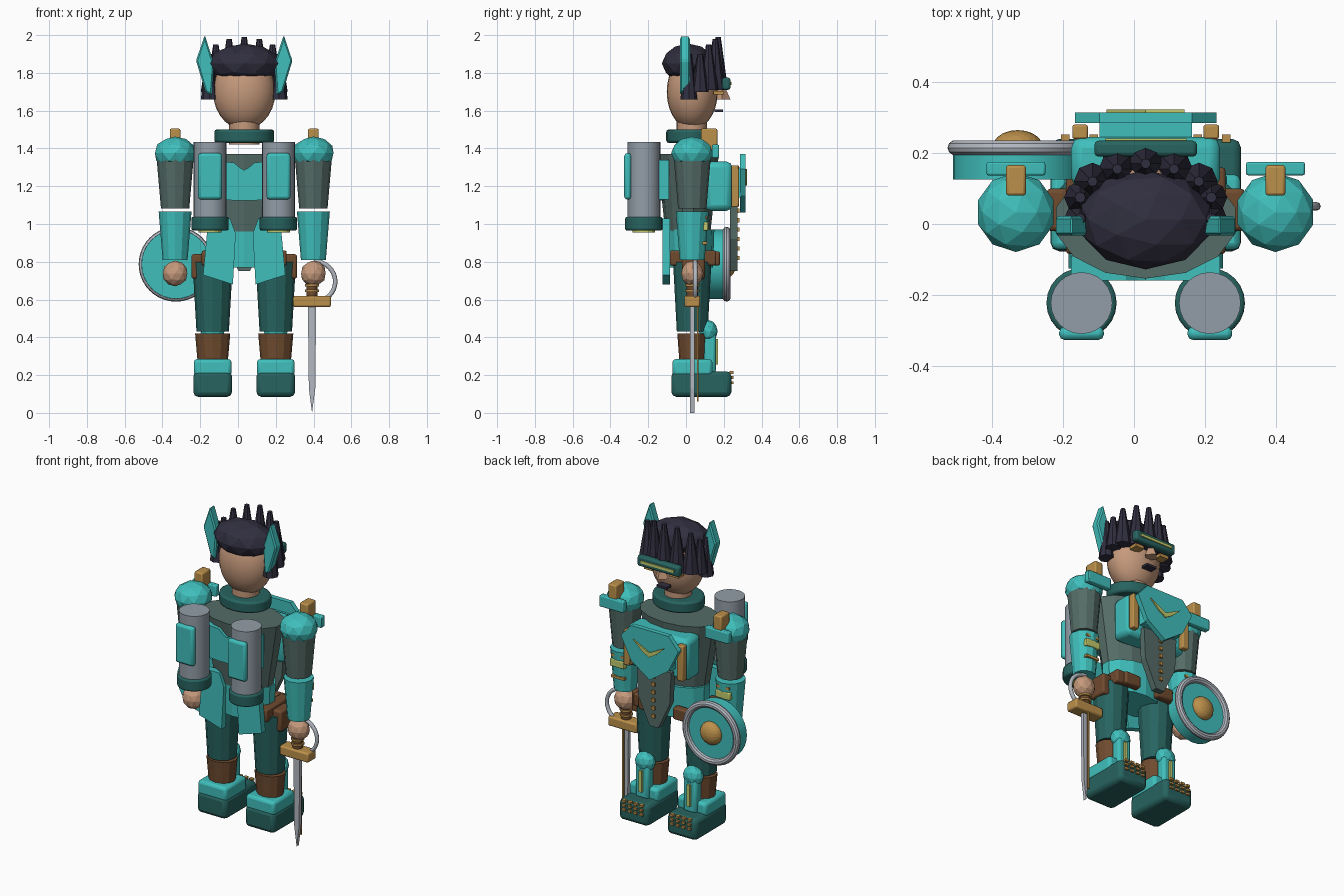
import bpy, bmesh, math
from mathutils import Matrix

cube = bpy.data.objects.get("Cube")
if cube:
    bpy.data.objects.remove(cube, do_unlink=True)

CX = 0.033  # body centre line
SIDES = ((-1, "right"), (1, "left"))


def material(name, r, g, b):
    m = bpy.data.materials.new(name)
    m.use_nodes = True
    m.diffuse_color = (r, g, b, 1)
    bsdf = next(n for n in m.node_tree.nodes if n.type == 'BSDF_PRINCIPLED')
    bsdf.inputs["Base Color"].default_value = (r, g, b, 1)
    return m


TEAL = material("teal", 0.05, 0.52, 0.5)
GREEN = material("dark green", 0.02, 0.125, 0.115)
GREY = material("grey green", 0.09, 0.15, 0.135)
SKIN = material("skin", 0.56, 0.32, 0.2)
HAIR = material("dark hair", 0.03, 0.028, 0.05)
BROWN = material("brown leather", 0.16, 0.07, 0.028)
GOLD = material("gold", 0.5, 0.28, 0.07)
STEEL = material("steel", 0.29, 0.34, 0.39)
SILVER = material("silver", 0.45, 0.48, 0.53)
YELLOW = material("pale yellow", 0.55, 0.6, 0.15)


def finish(name, mat, smooth=False, bevel=0):
    o = bpy.context.object
    o.name = name
    o.data.materials.append(mat)
    if bevel:
        b = o.modifiers.new("soft edges", 'BEVEL')
        b.width, b.segments = bevel, 2
        b.limit_method = 'ANGLE'
    if smooth:
        bpy.ops.object.shade_smooth_by_angle(angle=math.radians(35))
    return o


def box(name, mat, x, y, z, bevel=0):
    """x, y and z are (low, high) pairs."""
    mid = [(a + b) / 2 for a, b in (x, y, z)]
    bpy.ops.mesh.primitive_cube_add(size=1, location=mid)
    size = [abs(b - a) for a, b in (x, y, z)]
    bpy.context.object.data.transform(Matrix.Diagonal((*size, 1)))
    return finish(name, mat, bevel > 0, bevel)


def span(c, half):
    return c - half, c + half


def tube(name, mat, x, y, z0, z1, r0, r1, n=12, sy=1, smooth=False, bevel=0):
    bpy.ops.mesh.primitive_cone_add(vertices=n, radius1=r0, radius2=r1, depth=z1 - z0,
                                    location=(x, y, (z0 + z1) / 2))
    bpy.context.object.data.transform(Matrix.Diagonal((1, sy, 1, 1)))
    return finish(name, mat, smooth, bevel)


def ball(name, mat, loc, radii, sub=2):
    bpy.ops.mesh.primitive_ico_sphere_add(subdivisions=sub, radius=1, location=loc)
    bpy.context.object.data.transform(Matrix.Diagonal((*radii, 1)))
    return finish(name, mat)


def plate(name, mat, pts, y0, y1):
    """Outline in (x, z), given thickness from y0 to y1."""
    bm = bmesh.new()
    face = bm.faces.new([bm.verts.new((x, y0, z)) for x, z in pts])
    ext = bmesh.ops.extrude_face_region(bm, geom=[face])
    for v in ext["geom"]:
        if isinstance(v, bmesh.types.BMVert):
            v.co.y = y1
    bmesh.ops.recalc_face_normals(bm, faces=bm.faces)
    me = bpy.data.meshes.new(name)
    bm.to_mesh(me)
    bm.free()
    o = bpy.data.objects.new(name, me)
    bpy.context.collection.objects.link(o)
    me.materials.append(mat)
    return o


def mirrored(half):
    """Full outline from the half with positive x, listed top to bottom."""
    return [(CX + x, z) for x, z in half] + [(CX - x, z) for x, z in reversed(half) if x]


def disc(name, mat, x, z, y0, y1, r, n=32):
    bpy.ops.mesh.primitive_cylinder_add(vertices=n, radius=r, depth=y1 - y0,
                                        location=(x, (y0 + y1) / 2, z), rotation=(math.pi / 2, 0, 0))
    return finish(name, mat, True)


# Head, neck and collar
bpy.ops.mesh.primitive_uv_sphere_add(segments=24, ring_count=14, radius=1, location=(CX, 0.033, 1.7))
bpy.context.object.data.transform(Matrix.Diagonal((0.165, 0.135, 0.2, 1)))
finish("head", SKIN, True)
tube("neck", SKIN, CX, 0.03, 1.42, 1.56, 0.08, 0.08, 16, 1, True)
tube("collar", GREEN, CX, 0.025, 1.43, 1.5, 0.158, 0.158, 24, 0.82, True, 0.012)

# Hair cap, upright spikes and side locks
ball("hair_cap", HAIR, (CX, 0.012, 1.85), (0.19, 0.14, 0.105))
for i, (dx, y, top) in enumerate(((-0.15, 0.12, 1.95), (-0.08, 0.155, 1.98), (0, 0.17, 1.99),
                                  (0.08, 0.155, 1.98), (0.15, 0.12, 1.95))):
    tube(f"hair_spike_{i}", HAIR, CX + dx, y, 1.71, top, 0.053, 0.014, 8)
for s, side in SIDES:
    for y, low in ((0.015, 1.66), (0.075, 1.7)):
        tube(f"{side}_hair_lock", HAIR, CX + s * 0.185, y, low, 1.9, 0.045, 0.015, 8)
    # Ear fins
    fin = [(0.209, 2.0), (0.255, 1.865), (0.205, 1.7), (0.172, 1.68), (0.16, 1.85)]
    o = plate(f"{side}_ear_fin", TEAL, [(CX + s * x, z) for x, z in fin], -0.033, 0.022)
    b = o.modifiers.new("soft edges", 'BEVEL')
    b.width, b.segments = 0.008, 1

# Face: visor, nose, gold cheek pieces, mouth
box("visor", GREEN, span(CX, 0.145), (0.19, 0.235), (1.71, 1.775), 0.012)
box("visor_stripe", YELLOW, span(CX, 0.115), (0.232, 0.241), (1.735, 1.752))
o = tube("nose", SKIN, CX, 0.19, 1.66, 1.74, 0.045, 0.01, 4)
for s, side in SIDES:
    box(f"{side}_cheek_piece", GOLD, span(CX + s * 0.09, 0.03), (0.145, 0.2), (1.685, 1.705))
box("mouth", HAIR, span(CX, 0.035), (0.15, 0.197), (1.592, 1.606))

# Torso, hips and back plate
tube("torso", GREY, CX, 0.01, 0.96, 1.37, 0.19, 0.26, 14, 0.63)
tube("hips", TEAL, CX, 0.02, 0.77, 0.97, 0.19, 0.2, 14, 0.65)
plate("back_plate", TEAL, mirrored([(0, 1.285), (0.025, 1.3), (0.055, 1.325), (0.21, 1.34),
                                    (0.21, 1.13), (0.11, 1.13), (0.06, 1.125)]), -0.16, -0.09)

# Chest armour, emblem and studded tabard
box("chest_block", TEAL, span(CX, 0.21), (0.1, 0.245), (1.07, 1.33), 0.03)
plate("chest_emblem", TEAL, mirrored([(0.13, 1.37), (0.2, 1.29), (0.13, 1.15), (0, 1.06)]),
      0.285, 0.315)
box("emblem_mount", TEAL, span(CX, 0.13), (0.24, 0.29), (1.14, 1.3))
plate("emblem_chevron", YELLOW, mirrored([(0, 1.235), (0.11, 1.29), (0.05, 1.235), (0, 1.205)]),
      0.314, 0.323)
plate("tabard", GREY, mirrored([(0.12, 1.12), (0.11, 0.92), (0.03, 0.75)]), 0.232, 0.272)
for i in range(6):
    z = 0.82 + i * 0.05
    box("tabard_stud", GOLD, span(CX, 0.011), (0.27, 0.283), span(z, 0.011))

# Belt pieces, coat tails and back tanks
for s, side in SIDES:
    box(f"{side}_chest_strip", GOLD, span(CX + s * 0.185, 0.022), (0.24, 0.28), (1.09, 1.31), 0.006)
    box(f"{side}_belt", BROWN, span(CX + s * 0.19, 0.035), (-0.085, 0.16), (0.78, 0.86), 0.01)
    box(f"{side}_pouch", BROWN, span(CX + s * 0.245, 0.035), (-0.02, 0.1), (0.71, 0.84), 0.012)
    box(f"{side}_front_pouch", BROWN, span(CX + s * 0.12, 0.055), (0.13, 0.18), (0.78, 0.855), 0.01)
    tail = [(0.075, 1.03), (0.19, 1.03), (0.218, 0.73), (0.06, 0.68), (0.045, 0.95)]
    plate(f"{side}_coat_tail", TEAL, [(CX + s * x, z) for x, z in tail], -0.125, -0.085)
    tx = CX + s * 0.181
    tube(f"{side}_tank", STEEL, tx, -0.223, 1.02, 1.435, 0.087, 0.087, 24, 1, True)
    tube(f"{side}_tank_base", GREEN, tx, -0.223, 0.965, 1.038, 0.099, 0.099, 24, 1, True, 0.01)
    tube(f"{side}_tank_nozzle", YELLOW, tx, -0.223, 0.955, 0.968, 0.06, 0.06, 16)
    box(f"{side}_tank_panel", TEAL, span(tx, 0.063), (-0.327, -0.29), (1.13, 1.375), 0.015)

# Arms
for s, side in SIDES:
    ax, ay = CX + s * 0.366, 0.033
    tube(f"{side}_upper_arm", GREY, ax, ay, 1.083, 1.37, 0.075, 0.1, 12)
    ball(f"{side}_shoulder", TEAL, (ax, ay, 1.375), (0.112, 0.112, 0.088))
    box(f"{side}_shoulder_plate", TEAL, span(ax, 0.083), (0.137, 0.175), (1.35, 1.42), 0.006)
    box(f"{side}_shoulder_tab", GOLD, span(ax, 0.028), (0.08, 0.166), (1.39, 1.505), 0.008)
    tube(f"{side}_forearm", TEAL, ax, ay, 0.81, 1.065, 0.066, 0.087, 12)
    box(f"{side}_forearm_panel", YELLOW, span(ax, 0.05), (0.08, 0.117), (0.965, 1.01), 0.005)
    for z in (0.9, 1.035):
        box(f"{side}_forearm_band", GOLD, span(ax, 0.045), (0.085, 0.112), span(z, 0.008))
    ball(f"{side}_hand", SKIN, (ax, ay, 0.738), (0.068, 0.06, 0.068))

# Legs and boots
for s, side in SIDES:
    lx, ly = CX + s * 0.167, 0.033
    tube(f"{side}_thigh", GREEN, lx, ly, 0.432, 0.8, 0.086, 0.107, 12, 0.95)
    tube(f"{side}_shin", BROWN, lx, ly, 0.27, 0.42, 0.08, 0.093, 12, 0.85)
    box(f"{side}_ankle_cuff", TEAL, span(lx, 0.1), (-0.072, 0.14), (0.195, 0.285), 0.018)
    box(f"{side}_boot", GREEN, span(lx, 0.102), (-0.077, 0.24), (0.085, 0.22), 0.025)
    box(f"{side}_shin_guard", TEAL, span(lx, 0.045), (0.095, 0.158), (0.21, 0.42), 0.015)
    box(f"{side}_shin_stripe", YELLOW, span(lx, 0.01), (0.15, 0.17), (0.255, 0.39))
    ball(f"{side}_knee", TEAL, (lx, 0.118, 0.432), (0.065, 0.05, 0.06))
    for row in range(3):
        for col in range(4):
            box(f"{side}_boot_stud", GOLD, span(lx - 0.06 + col * 0.04, 0.012),
                (0.23, 0.252), span(0.16 + row * 0.027, 0.007))

# Sword with hand guard
SX, SY = 0.392, 0.033
tube("sword_grip", BROWN, SX, SY, 0.61, 0.7, 0.03, 0.03, 12, 1, True)
for z in (0.64, 0.67):
    tube("grip_ring", GOLD, SX, SY, z, z + 0.012, 0.038, 0.038, 12)
box("sword_crossguard", GOLD, span(SX, 0.1), span(SY, 0.042), (0.56, 0.62), 0.01)
plate("sword_blade", SILVER, [(SX - 0.022, 0.57), (SX + 0.022, 0.57), (SX + 0.017, 0.13),
                              (SX, 0.0), (SX - 0.017, 0.13)], SY - 0.011, SY + 0.011)
box("blade_strip", GOLD, span(SX, 0.006), (0.058, 0.067), (0.06, 0.57))
curve = bpy.data.curves.new("hand_guard", 'CURVE')
curve.dimensions = '3D'
curve.bevel_depth = 0.012
curve.bevel_resolution = 2
spline = curve.splines.new('POLY')
spline.points.add(16)
for i, p in enumerate(spline.points):
    a = math.pi * (i / 16 - 0.5)
    p.co = (SX + 0.01 + 0.113 * math.cos(a), 0.05, 0.695 + 0.108 * math.sin(a), 1)
curve.materials.append(SILVER)
bpy.context.collection.objects.link(bpy.data.objects.new("hand_guard", curve))

# Round shield
HX, HZ = -0.328, 0.787
disc("shield_body", TEAL, HX, HZ, 0.125, 0.215, 0.183)
bpy.ops.mesh.primitive_torus_add(location=(HX, 0.215, HZ), rotation=(math.pi / 2, 0, 0),
                                 major_segments=40, minor_segments=10,
                                 major_radius=0.177, minor_radius=0.021)
finish("shield_rim", SILVER, True)
ball("shield_boss", GOLD, (HX, 0.215, HZ), (0.072, 0.05, 0.072), 3)
